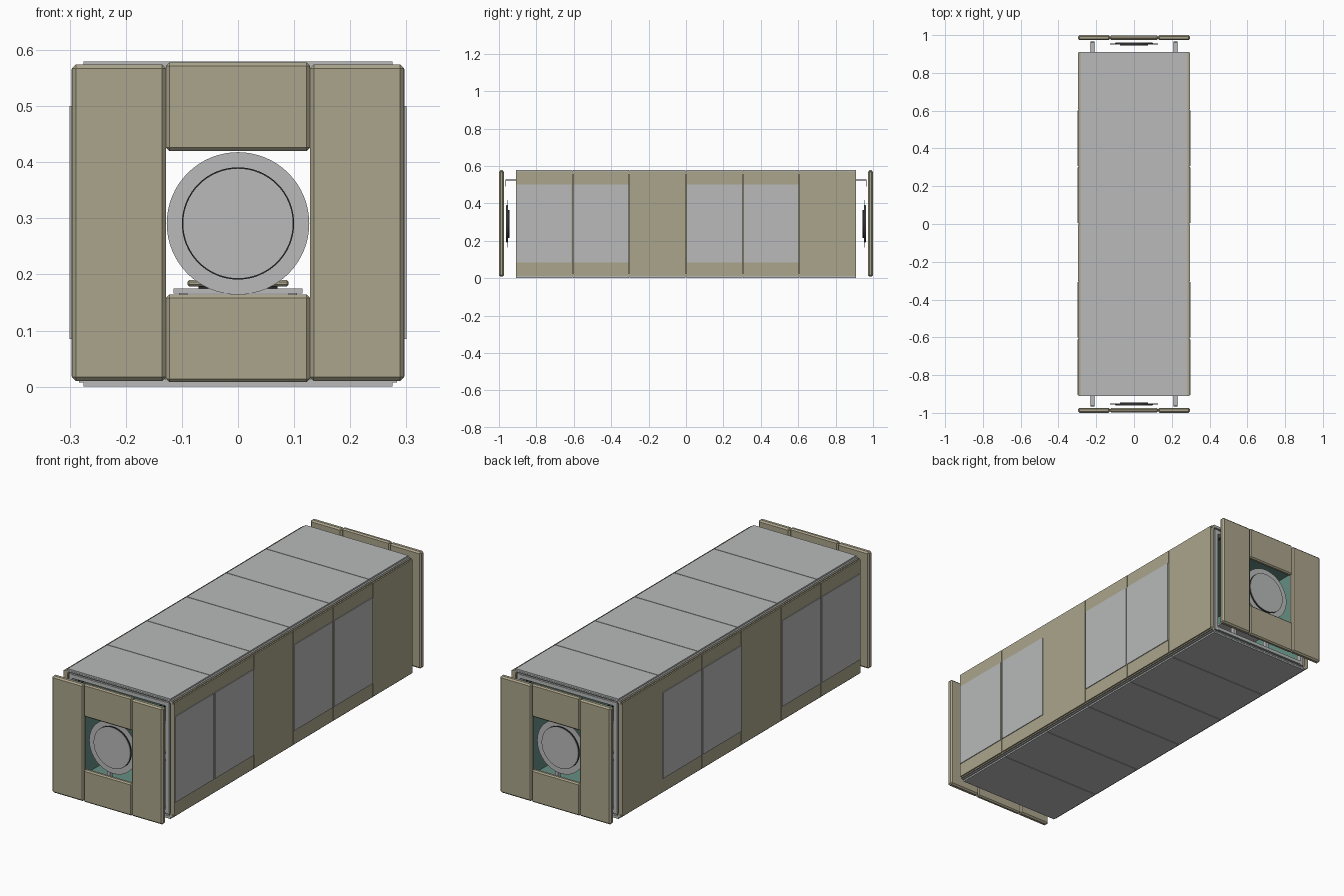
import bpy, bmesh, math
from mathutils import Matrix

old = bpy.data.objects.get("Cube")
if old:
    bpy.data.objects.remove(old, do_unlink=True)


def material(name, rgb):
    m = bpy.data.materials.new(name)
    m.use_nodes = True
    m.diffuse_color = (*rgb, 1)
    m.node_tree.nodes["Principled BSDF"].inputs["Base Color"].default_value = (*rgb, 1)
    return m


TAN = material("sand panel", (0.41, 0.375, 0.26))
GREY = material("light grey", (0.48, 0.49, 0.485))
TEAL = material("teal lining", (0.13, 0.27, 0.225))
DARK = material("dark metal", (0.02, 0.02, 0.02))


def finish(name, bm, mat):
    mesh = bpy.data.meshes.new(name)
    bm.to_mesh(mesh)
    bm.free()
    mesh.materials.append(mat)
    ob = bpy.data.objects.new(name, mesh)
    bpy.context.collection.objects.link(ob)
    return ob


def box(name, xs, ys, zs, mat, bevel=0):
    """Box from min/max pairs, optionally chamfered."""
    bm = bmesh.new()
    bmesh.ops.create_cube(bm, size=1)
    for v in bm.verts:
        for i, (a, b) in enumerate((xs, ys, zs)):
            v.co[i] = (a + b) / 2 + v.co[i] * (b - a)
    if bevel:
        bmesh.ops.bevel(bm, geom=bm.edges[:], offset=bevel, segments=1, affect='EDGES')
    return finish(name, bm, mat)


def disc(name, radius, y0, y1, z, mat):
    """Round plate facing along y."""
    bm = bmesh.new()
    bmesh.ops.create_cone(bm, cap_ends=True, segments=64, radius1=radius, radius2=radius,
                          depth=abs(y1 - y0))
    bmesh.ops.transform(bm, verts=bm.verts[:], matrix=Matrix.Translation((0, (y0 + y1) / 2, z))
                        @ Matrix.Rotation(math.pi / 2, 4, 'X'))
    return finish(name, bm, mat)


def span(side, a, b):
    """Mirror an interval to the chosen side."""
    return tuple(sorted((side * a, side * b)))


HALF = 0.91
STEP = HALF / 3
GAP = 0.0015
WINDOW_BAYS = (0, 1, 3, 4)

# Six bays of roof, floor and wall panels
for bay in range(6):
    y0 = -HALF + bay * STEP
    ys = (y0 + GAP, y0 + STEP - GAP)
    box("roof_panel", (-0.275, 0.275), ys, (0.572, 0.58), GREY)
    box("floor_panel", (-0.275, 0.275), ys, (0, 0.008), GREY)
    for s in (-1, 1):
        box("wall_panel", span(s, 0.283, 0.2965), ys, (0.018, 0.566), TAN)
        if bay in WINDOW_BAYS:
            box("wall_window", span(s, 0.296, 0.3), (ys[0] + 0.003, ys[1] - 0.003),
                (0.085, 0.5), GREY)

# Shell backing behind the seams, with the lining inside
full = (-HALF, HALF)
box("roof_backing", (-0.283, 0.283), full, (0.566, 0.5725), GREY)
box("floor_backing", (-0.283, 0.283), full, (0.0075, 0.014), GREY)
box("ceiling_lining", (-0.268, 0.268), (-0.9, 0.9), (0.55, 0.566), TEAL)
box("floor_lining", (-0.268, 0.268), (-0.9, 0.9), (0.014, 0.03), TEAL)
for s in (-1, 1):
    box("wall_backing", span(s, 0.275, 0.284), full, (0.014, 0.566), TAN)
    box("wall_lining", span(s, 0.262, 0.275), (-0.9, 0.9), (0.03, 0.55), TEAL)
    for zs in ((0.012, 0.024), (0.558, 0.57)):
        box("corner_beam", span(s, 0.272, 0.29), full, zs, TAN)

# Inner walkway with supports
box("walkway", (-0.115, 0.115), (-0.88, 0.88), (0.166, 0.175), GREY)
box("walkway_runner", (-0.09, 0.09), (-0.86, 0.86), (0.179, 0.19), TAN, 0.003)
for bay in range(7):
    y = -0.84 + bay * 0.28
    box("runner_spacer", (-0.07, 0.07), (y - 0.01, y + 0.01), (0.173, 0.181), DARK)
    for s in (-1, 1):
        box("walkway_leg", span(s, 0.09, 0.105), (y - 0.01, y + 0.01), (0.028, 0.168), GREY)

# Both ends: portal frame, hooks, hatch and shield
for e in (-1, 1):
    portal = span(e, 0.885, 0.909)
    for s in (-1, 1):
        box("end_post", span(s, 0.25, 0.268), portal, (0.02, 0.56), GREY)
        for x in (0.21, 0.229):
            box("hook_rod", span(s, x - 0.002, x + 0.002), span(e, 0.88, 0.965),
                (0.523, 0.527), DARK)
        box("hook_plate", span(s, 0.212, 0.227), span(e, 0.9, 0.962), (0.523, 0.526), GREY)
        box("hook_tip", span(s, 0.208, 0.231), span(e, 0.962, 0.965), (0.49, 0.527), DARK)
        box("shield_side", span(s, 0.128, 0.296), span(e, 0.973, 1.0),
            (0.01, 0.574), TAN, 0.007)
    for zs in ((0.024, 0.04), (0.54, 0.558)):
        box("end_rail", (-0.255, 0.255), portal, zs, GREY)

    box("shield_top", (-0.1285, 0.1285), span(e, 0.975, 0.997), (0.42, 0.578), TAN, 0.006)
    box("shield_bottom", (-0.1285, 0.1285), span(e, 0.975, 0.997), (0.008, 0.164), TAN, 0.006)

    disc("hatch_hub", 0.075, e * 0.944, e * 0.951, 0.291, DARK)
    disc("hatch_rim", 0.127, e * 0.951, e * 0.955, 0.291, GREY)
    disc("hatch_seal", 0.1, e * 0.955, e * 0.9595, 0.291, DARK)
    disc("hatch_face", 0.0975, e * 0.955, e * 0.962, 0.291, GREY)
